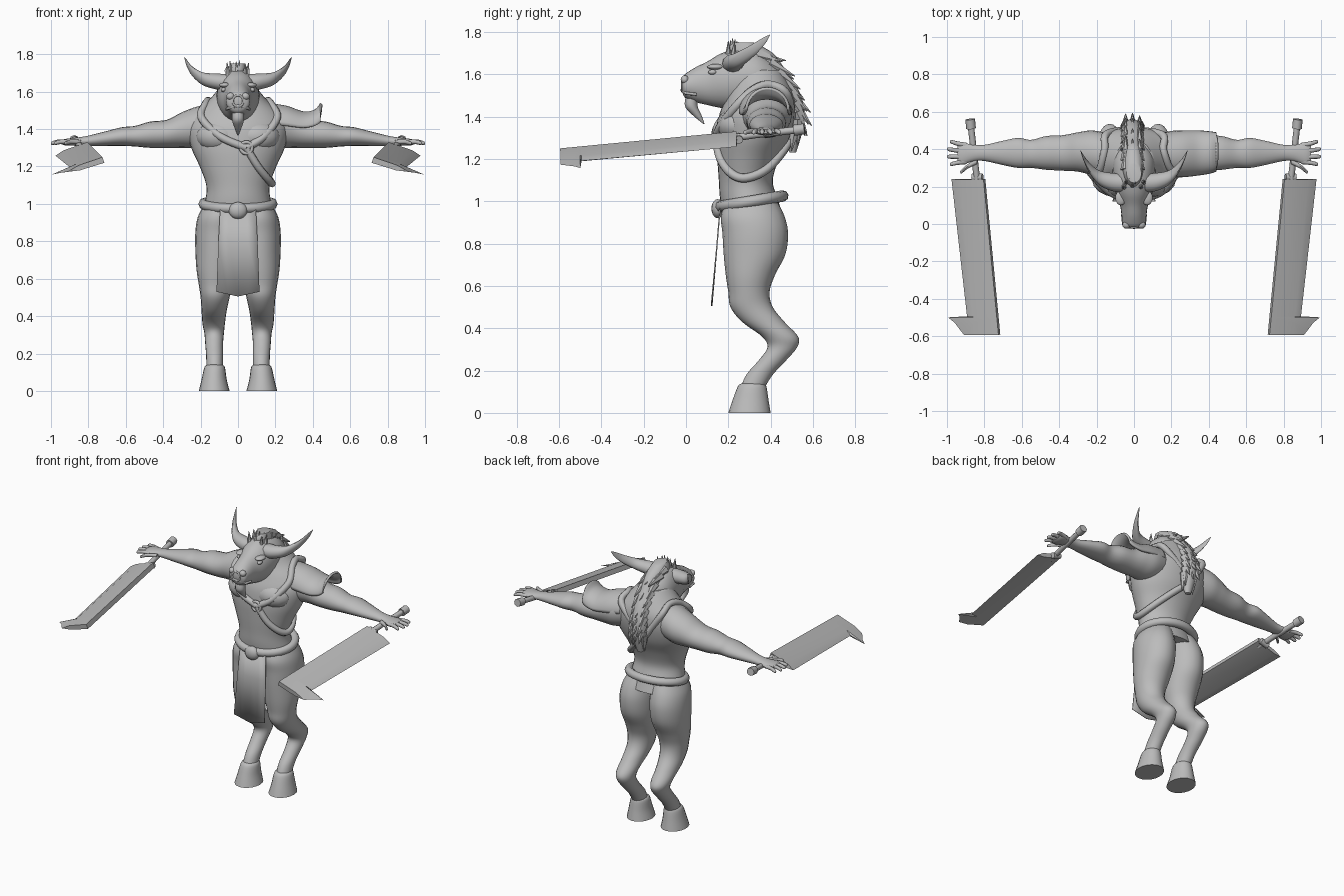
import bpy, bmesh, math, random
from mathutils import Vector, Matrix

random.seed(4)
cube = bpy.data.objects.get("Cube")
if cube:
    bpy.data.objects.remove(cube, do_unlink=True)

grey = bpy.data.materials.new("plain grey")
grey.use_nodes = True
grey.diffuse_color = (.5, .5, .5, 1)
grey.node_tree.nodes["Principled BSDF"].inputs["Base Color"].default_value = (.5, .5, .5, 1)


def smooth(points, steps=5):
    """Spline through tuples of any length."""
    result = []
    last = len(points) - 1
    for i in range(last):
        a, b, c, d = (points[min(max(i + k, 0), last)] for k in (-1, 0, 1, 2))
        for s in range(steps):
            t = s / steps
            result.append(tuple(
                q + t / 2 * (r - p + t * (2 * p - 5 * q + 4 * r - w + t * (3 * (q - r) + w - p)))
                for p, q, r, w in zip(a, b, c, d)))
    result.append(tuple(points[last]))
    return result


def add_object(name, data, mirror=False):
    obj = bpy.data.objects.new(name, data)
    bpy.context.collection.objects.link(obj)
    data.materials.append(grey)
    if mirror:
        obj.modifiers.new("Mirror", "MIRROR").use_mirror_merge = False
    return obj


def finish(name, bm, mirror=False, angle=50):
    bmesh.ops.recalc_face_normals(bm, faces=bm.faces)
    mesh = bpy.data.meshes.new(name)
    bm.to_mesh(mesh)
    bm.free()
    for face in mesh.polygons:
        face.use_smooth = True
    mesh.set_sharp_from_angle(angle=math.radians(angle))
    return add_object(name, mesh, mirror)


def bridge(bm, rings, closed=True, cap=True):
    rows = [[bm.verts.new(p) for p in ring] for ring in rings]
    n = len(rows[0])
    for low, high in zip(rows, rows[1:]):
        for i in range(n if closed else n - 1):
            j = (i + 1) % n
            bm.faces.new((low[i], low[j], high[j], high[i]))
    if cap:
        bm.faces.new(rows[0])
        bm.faces.new(rows[-1])


def place(axis, pos, u, v):
    return {"x": (pos, u, v), "y": (u, pos, v), "z": (u, v, pos)}[axis]


def loft(name, axis, stations, mirror=False, sides=20, arc=2 * math.pi, closed=True):
    """Oval sections; each station is position, then low/high on both cross axes."""
    bm = bmesh.new()
    rings = []
    for pos, u0, u1, v0, v1 in smooth(stations):
        angles = [arc * i / (sides if closed else sides - 1) for i in range(sides)]
        rings.append([place(axis, pos, (u0 + u1) / 2 + (u1 - u0) / 2 * math.cos(t),
                            (v0 + v1) / 2 + (v1 - v0) / 2 * math.sin(t)) for t in angles])
    bridge(bm, rings, closed, closed)
    return finish(name, bm, mirror)


def taper(name, axis, path, mirror=False, sides=12):
    """Round limb from position, two centre values and two half widths."""
    return loft(name, axis, [(p, u - a, u + a, v - b, v + b) for p, u, v, a, b in path],
                mirror, sides)


def ball(name, centre, size, mirror=False):
    bm = bmesh.new()
    bmesh.ops.create_uvsphere(bm, u_segments=16, v_segments=10, radius=1,
                              matrix=Matrix.LocRotScale(Vector(centre), None, Vector(size)))
    return finish(name, bm, mirror)


def cord(name, points, radius, cyclic=False, mirror=False):
    curve = bpy.data.curves.new(name, "CURVE")
    curve.dimensions = "3D"
    curve.bevel_depth = radius
    curve.bevel_resolution = 2
    curve.use_fill_caps = True
    spline = curve.splines.new("POLY")
    spline.points.add(len(points) - 1)
    for target, p in zip(spline.points, points):
        target.co = (*p, 1)
    spline.use_cyclic_u = cyclic
    spline.use_smooth = True
    return add_object(name, curve, mirror)


def circle(centre, rx, ry, axis, tilt=0):
    return [Vector(centre) + Vector(place(axis, tilt * math.sin(t), rx * math.cos(t), ry * math.sin(t)))
            for t in (math.tau * i / 32 for i in range(32))]


# Body
torso = [(.93, -.2, .2, .175, .46), (1.02, -.175, .175, .16, .43), (1.1, -.17, .17, .155, .41),
         (1.2, -.205, .205, .148, .44), (1.3, -.25, .25, .145, .49), (1.4, -.27, .27, .155, .515),
         (1.48, -.235, .235, .185, .515), (1.55, -.16, .16, .21, .49), (1.62, -.1, .1, .22, .45)]
loft("torso", "z", torso, sides=32)
ball("chest_muscle", (.1, .24, 1.36), (.125, .095, .085), True)
loft("leg", "z", [
    (1.0, 0, .18, .19, .43), (.93, -.005, .215, .165, .465), (.85, -.005, .228, .172, .482),
    (.75, 0, .228, .178, .47), (.65, .01, .222, .188, .42), (.57, .03, .21, .2, .395),
    (.5, .045, .2, .21, .41), (.43, .06, .195, .265, .465), (.36, .07, .19, .36, .53),
    (.31, .075, .18, .385, .525), (.25, .08, .175, .345, .475), (.18, .08, .17, .285, .41),
    (.1, .08, .17, .25, .36)], True)
loft("hoof", "z", [(.14, .085, .165, .265, .37), (.125, .07, .18, .245, .38),
                   (.06, .06, .195, .22, .39), (0, .045, .21, .2, .4)], True)

# Arms and hands
taper("arm", "x", [
    (.12, .36, 1.43, .12, .11), (.22, .38, 1.41, .12, .11), (.3, .385, 1.395, .105, .095),
    (.38, .38, 1.375, .095, .075), (.47, .38, 1.37, .09, .07), (.55, .375, 1.362, .075, .055),
    (.62, .38, 1.36, .08, .05), (.7, .38, 1.35, .065, .04), (.8, .38, 1.337, .043, .028),
    (.86, .38, 1.333, .045, .022), (.92, .375, 1.33, .058, .018), (.945, .375, 1.33, .045, .01)],
    True, 20)
for finger, (start, tip, reach) in {"little_finger": (.42, .44, .985), "ring_finger": (.39, .4, 1),
                                    "middle_finger": (.36, .36, 1), "index_finger": (.335, .32, .985),
                                    "thumb": (.335, .28, .93)}.items():
    root = reach - .09
    taper(finger, "x", [(root, start, 1.33, .015, .012), (reach - .04, (start + tip) / 2, 1.332, .012, .012),
                        (reach - .008, tip, 1.325, .01, .01), (reach, tip, 1.323, .003, .003)], True, 8)

# Head
loft("head", "y", [
    (-.02, -.035, .035, 1.525, 1.58), (-.005, -.06, .06, 1.49, 1.6), (.04, -.066, .066, 1.47, 1.63),
    (.1, -.075, .075, 1.455, 1.66), (.17, -.1, .1, 1.44, 1.7), (.25, -.113, .113, 1.43, 1.72),
    (.35, -.11, .11, 1.44, 1.7), (.45, -.06, .06, 1.48, 1.62)], sides=24)
taper("horn", "x", [(.06, .22, 1.65, .05, .045), (.12, .225, 1.655, .048, .042),
                    (.19, .25, 1.67, .038, .034), (.245, .31, 1.71, .026, .026),
                    (.275, .365, 1.755, .012, .017), (.287, .395, 1.785, .002, .002)], True)
ball("eye", (.077, .125, 1.61), (.014, .02, .012), True)
ball("brow", (.07, .14, 1.635), (.03, .04, .014), True)
ball("nostril", (.04, -.005, 1.575), (.022, .02, .02), True)
cord("lips", [(-.062, .05, 1.505), (-.058, 0, 1.51), (0, -.02, 1.525), (.058, 0, 1.51), (.062, .05, 1.505)], .007)
cord("nose_ring", circle((0, -.018, 1.55), .028, .03, "y"), .006, True)
taper("beard", "z", [(1.5, 0, .03, .03, .03), (1.45, 0, .025, .032, .03),
                     (1.41, 0, .05, .02, .022), (1.365, 0, .085, .003, .003)])

# Mane: a solid core with rows of pointed locks
loft("mane_core", "z", [
    (1.75, -.04, .04, .22, .32), (1.7, -.06, .05, .2, .41), (1.62, -.065, .055, .28, .47),
    (1.53, -.07, .055, .36, .53), (1.43, -.07, .05, .42, .56), (1.33, -.06, .04, .45, .55),
    (1.23, -.03, .01, .49, .52)])
bm = bmesh.new()


def lock(base, direction, length, width, depth):
    turn = Vector(direction).to_track_quat("Z", "X")
    frame = Matrix.LocRotScale(Vector(base), turn, None)
    shape = Matrix.Diagonal((depth, width, length, 1)) @ Matrix.Translation((0, 0, .5))
    bmesh.ops.create_cone(bm, cap_ends=True, segments=6, radius1=1, radius2=.08, depth=1,
                          matrix=frame @ shape)


ridge = smooth([(.3, 1.73), (.41, 1.665), (.48, 1.57), (.53, 1.47), (.545, 1.38), (.52, 1.32)], 2)
for here, after in zip(ridge, ridge[1:]):
    along = Vector((0, after[0] - here[0], after[1] - here[1])).normalized()
    outward = Vector((0, -along.z, along.y))
    for x in (-.045, -.008, .03):
        lock((x, here[0] - outward.y * .02, here[1] - outward.z * .02),
             along + outward * random.uniform(.25, .45), random.uniform(.11, .14), .028, .03)
for i in range(8):
    x = -.05 + i * .014
    lock((x, .2 + .02 * (i % 3), 1.67), (x, .06 * (i % 2), .5), random.uniform(.08, .1), .02, .018)
finish("mane_locks", bm, angle=30)

# Harness straps follow the torso surface
rows = smooth(torso)


def on_torso(degrees, z):
    pos, u0, u1, v0, v1 = min(rows, key=lambda r: abs(r[0] - z))
    t = math.radians(degrees)
    return (u1 * 1.04 * math.cos(t), (v0 + v1) / 2 + (v1 - v0) / 2 * 1.04 * math.sin(t), z)


straps = {
    "right_shoulder_strap": [(-80, 1.3), (-110, 1.36), (-140, 1.46), (-165, 1.53), (-200, 1.55),
                             (-230, 1.5), (-262, 1.33)],
    "left_shoulder_strap": [(-80, 1.3), (-60, 1.36), (-35, 1.46), (-10, 1.53), (20, 1.55),
                            (50, 1.5), (97, 1.33)],
    "waist_strap": [(-80, 1.3), (-60, 1.2), (-30, 1.13), (0, 1.11), (40, 1.15), (75, 1.24), (97, 1.32)]}
for name, path in straps.items():
    cord(name, smooth([on_torso(*p) for p in path]), .021)
cord("chest_ring", circle((.045, .135, 1.3), .03, .03, "y"), .01, True)
cord("back_ring", circle((0, .515, 1.32), .03, .03, "y"), .01, True)

# Left shoulder plate with a flared rim
plate = loft("shoulder_plate", "x", [
    (.16, .25, .49, 1.32, 1.54), (.26, .25, .5, 1.31, 1.525), (.35, .26, .5, 1.32, 1.495),
    (.41, .27, .495, 1.33, 1.505), (.44, .28, .49, 1.33, 1.54)], arc=math.pi, closed=False)
plate.modifiers.new("Thickness", "SOLIDIFY").thickness = .014

# Belt and loincloth
cord("belt", circle((0, .31, 1.0), .185, .148, "z", .025), .027, True)
ball("buckle", (0, .15, .965), (.05, .03, .045))
bm = bmesh.new()
bridge(bm, [[(x * w, y, z - drop * (1 - abs(x))) for x in (-1, -.5, 0, .5, 1)]
            for w, y, z, drop in ((.095, .165, .98, 0), (.105, .15, .8, 0), (.115, .125, .53, .025))],
       closed=False, cap=False)
cloth = finish("loincloth", bm)
cloth.modifiers.new("Thickness", "SOLIDIFY").thickness = .006

# Broad hooked blades under the hands
hilt, point = Vector((.8, .24, 1.315)), Vector((.72, -.59, 1.235))
along = (point - hilt).normalized()
across = Vector((.95, 0, -.31)).normalized()
normal = along.cross(across).normalized()
bm = bmesh.new()
rings = []
for u, edge in ((0, .185), (.74, .172), (.746, .28), (.775, .245), (.84, .2)):
    section = ((0, .016), (.135, .014), (edge, 0), (.135, -.014), (0, -.016))
    rings.append([hilt + along * u + across * v + normal * t for v, t in section])
bridge(bm, rings)
finish("blade", bm, True, 20)
cord("sword_handle", [(.835, .2, 1.295), (.85, .33, 1.315), (.875, .55, 1.34)], .017, mirror=True)
cord("sword_pommel", [(.871, .51, 1.335), (.876, .56, 1.342)], .026, mirror=True)
cord("sword_guard", [(.81, .25, 1.305), (.865, .25, 1.29)], .02, mirror=True)
